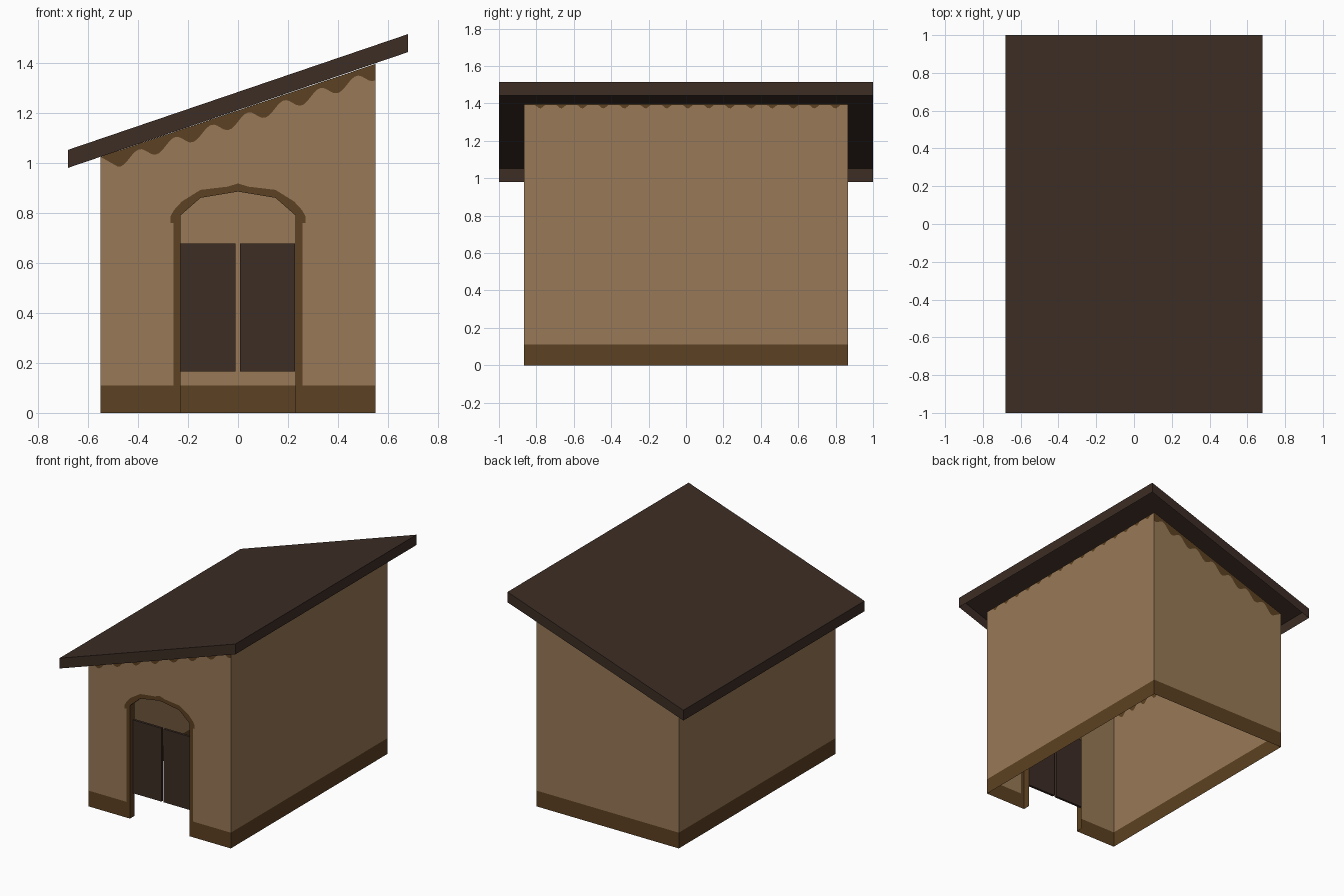
import bpy, bmesh, math

if "Cube" in bpy.data.objects:
    bpy.data.objects.remove(bpy.data.objects["Cube"])

def material(name, col):
    m = bpy.data.materials.new(name)
    m.diffuse_color = (*col, 1)
    m.use_nodes = True
    m.node_tree.nodes["Principled BSDF"].inputs["Base Color"].default_value = m.diffuse_color
    return m

PLASTER = material("tan_plaster", (0.314, 0.188, 0.093))
TRIM = material("brown_trim", (0.107, 0.053, 0.016))
WOOD = material("dark_wood", (0.045, 0.026, 0.018))

def make(name, faces, mats):
    """Build one mesh object from (points, material index) faces."""
    bm = bmesh.new()
    for pts, mi in faces:
        f = bm.faces.new([bm.verts.new(p) for p in pts])
        f.material_index = mi
    bmesh.ops.remove_doubles(bm, verts=bm.verts, dist=1e-5)
    bmesh.ops.dissolve_degenerate(bm, edges=bm.edges, dist=1e-5)
    bmesh.ops.recalc_face_normals(bm, faces=bm.faces)
    me = bpy.data.meshes.new(name)
    bm.to_mesh(me)
    bm.free()
    for m in mats:
        me.materials.append(m)
    ob = bpy.data.objects.new(name, me)
    bpy.context.collection.objects.link(ob)
    return ob

HX, HY, BASE = 0.55, 0.865, 0.11

def eave(x):
    return 1.21 + 0.338 * x

def interp(pts, x):
    x = abs(x)
    for (a, za), (b, zb) in zip(pts, pts[1:]):
        if x <= b + 1e-6:
            return za + (zb - za) * (x - a) / (b - a)
    return pts[-1][1]

# Half outlines of the door arch and its painted border
ARCH = [(0, 0.885), (0.15, 0.86), (0.23, 0.79)]
BORDER = [(0, 0.918), (0.04, 0.905), (0.15, 0.892), (0.225, 0.845), (0.257, 0.81), (0.27, 0.785)]
JAMB, SIDE, EAR = 0.23, 0.257, 0.27

def gable_edge(x):
    d = 0.044 + 0.022 * math.cos(2 * math.pi * (x + 0.47) / 0.145)
    return eave(x) - min(d, (x + HX) * 0.9)

def high_edge(y):
    return eave(HX) - 0.003 - 0.02 * max(0, math.cos(2 * math.pi * (y + 0.78) / 0.1128)) ** 1.5

def low_edge(y):
    return eave(-HX) - 0.044 - 0.022 * math.cos(2 * math.pi * (y + 0.78) / 0.1128)

def steps(a, b, n, extra=()):
    return sorted({round(a + (b - a) * i / n, 5) for i in range(n + 1)} | set(extra))

def wall(us, top, edge, place, door=False):
    """Vertical columns of faces: base band, plaster, scalloped top band."""
    out = []
    for a, b in zip(us, us[1:]):
        m = abs((a + b) / 2)
        def levels(u):
            low = [0, BASE]
            if door and m < JAMB:
                low = [interp(ARCH, u), interp(BORDER, u)]
            elif door and m < SIDE:
                low = [0, interp(BORDER, u)]
            elif door and m < EAR:
                low = [0, BASE, 0.76, interp(BORDER, u)]
            return low + [edge(u), top(u)]
        la, lb = levels(a), levels(b)
        for i in range(len(la) - 1):
            quad = [place(a, la[i]), place(b, lb[i]), place(b, lb[i + 1]), place(a, la[i + 1])]
            pts = [p for k, p in enumerate(quad) if p != quad[k - 1]]
            out.append((pts, 1 if i % 2 == 0 else 0))
    return out

# Four shell walls
marks = [s * v for s in (-1, 1) for v in (0.04, 0.15, 0.225, JAMB, SIDE, EAR)]
xs, ys = steps(-HX, HX, 80), steps(-HY, HY, 138)
faces = wall(steps(-HX, HX, 80, marks), eave, gable_edge, lambda u, z: (u, -HY, z), True)
faces += wall(xs, eave, gable_edge, lambda u, z: (u, HY, z))
faces += wall(ys, lambda y: eave(HX), high_edge, lambda u, z: (HX, u, z))
faces += wall(ys, lambda y: eave(-HX), low_edge, lambda u, z: (-HX, u, z))
make("walls", faces, [PLASTER, TRIM])

# Doorway reveal
path = [(-JAMB, 0)] + [(-x, z) for x, z in ARCH[::-1]] + ARCH[1:] + [(JAMB, 0)]
make("doorway_reveal", [([(a, -HY, za), (b, -HY, zb), (b, -HY + 0.05, zb), (a, -HY + 0.05, za)], 0)
                        for (a, za), (b, zb) in zip(path, path[1:])], [TRIM])

def prism(section, y0, y1):
    """Extrude an x-z outline along y; returns the sides and both caps."""
    n = len(section)
    sides = []
    for i in range(n):
        (a, za), (b, zb) = section[i], section[(i + 1) % n]
        sides.append(([(a, y0, za), (b, y0, zb), (b, y1, zb), (a, y1, za)], 0))
    caps = [([(x, y, z) for x, z in section], 0) for y in (y0, y1)]
    return sides, caps

# Pair of swing doors
for name, x0, x1 in (("left_door", -0.23, -0.009), ("right_door", 0.007, 0.228)):
    s, c = prism([(x0, 0.165), (x1, 0.165), (x1, 0.677), (x0, 0.677)], -0.832, -0.815)
    make(name, s + c, [WOOD])

# Sloped roof: sheet with a fascia all round, open underneath
R = 0.68
s, c = prism([(-R, 0.98), (R, 1.443), (R, 1.515), (-R, 1.052)], -1, 1)
make("roof", s[1:] + c, [WOOD])
